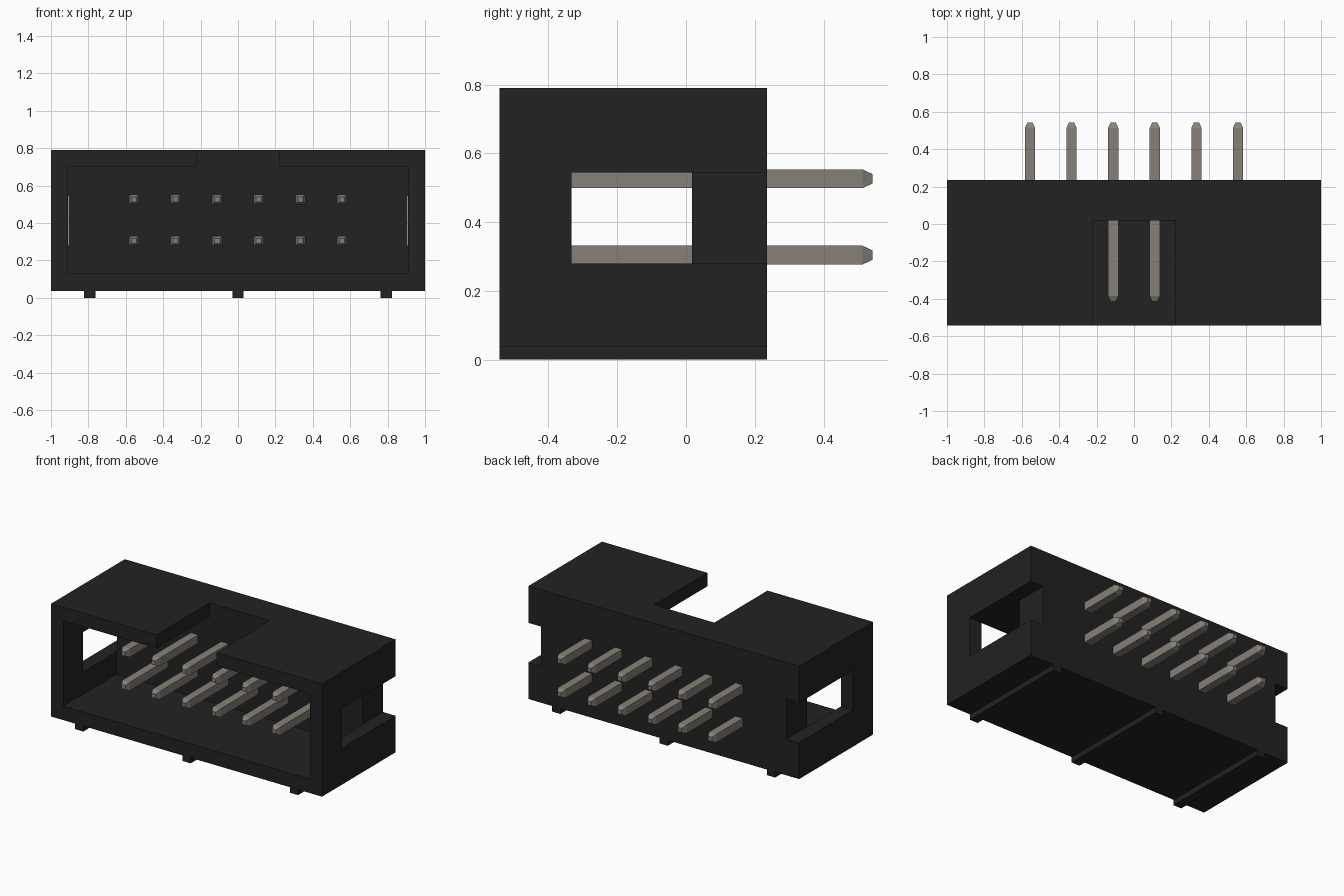
import bpy, bmesh

if "Cube" in bpy.data.objects:
    bpy.data.objects.remove(bpy.data.objects["Cube"])


def material(name, color):
    mat = bpy.data.materials.new(name)
    mat.diffuse_color = (*color, 1)
    mat.use_nodes = True
    mat.node_tree.nodes["Principled BSDF"].inputs["Base Color"].default_value = mat.diffuse_color
    return mat


BLACK = material("black_plastic", (0.016, 0.016, 0.016))
METAL = material("pin_metal", (0.24, 0.22, 0.19))


def add_object(name, bm, mat=None):
    bmesh.ops.recalc_face_normals(bm, faces=bm.faces)
    mesh = bpy.data.meshes.new(name)
    bm.to_mesh(mesh)
    bm.free()
    obj = bpy.data.objects.new(name, mesh)
    bpy.context.collection.objects.link(obj)
    if mat:
        mesh.materials.append(mat)
    return obj


def box(name, x, y, z, mat=None):
    bm = bmesh.new()
    bmesh.ops.create_cube(bm, size=1)
    for v in bm.verts:
        v.co = [r[0] if c < 0 else r[1] for c, r in zip(v.co, (x, y, z))]
    return add_object(name, bm, mat)


def cut(target, name, x, y, z):
    cutter = box(name, x, y, z)
    cutter.hide_render = True
    cutter.hide_viewport = False
    mod = target.modifiers.new(name, 'BOOLEAN')
    mod.operation = 'DIFFERENCE'
    mod.solver = 'EXACT'
    mod.object = cutter
    bpy.context.view_layer.objects.active = target
    bpy.ops.object.modifier_apply(modifier=name)
    bpy.data.objects.remove(cutter)


FRONT, BACK, FLOOR = -0.542, 0.235, 0.018

# Shroud: block with front cavity, keying notch and side slots open to the back
housing = box("housing", (-1, 1), (FRONT, BACK), (0.037, 0.79), BLACK)
cut(housing, "cavity", (-0.91, 0.91), (-0.8, FLOOR), (0.13, 0.70))
cut(housing, "key_notch", (-0.222, 0.222), (-0.8, FLOOR), (0.6, 0.9))
cut(housing, "right_slot", (0.905, 1.2), (-0.333, 0.4), (0.28, 0.545))
cut(housing, "left_slot", (-1.2, -0.905), (-0.333, 0.4), (0.28, 0.545))

# Standoff ribs under the housing
for i, x in enumerate((-0.793, 0, 0.793)):
    box(f"bottom_rib_{i + 1}", (x - 0.03, x + 0.03), (FRONT, BACK), (0, 0.037), BLACK)


# Square pins with tapered tips, passing through the back wall
def pin(name, x, z):
    bm = bmesh.new()
    rings = []
    for y, h in ((-0.414, 0.014), (-0.385, 0.0275), (0.513, 0.0275), (0.542, 0.014)):
        rings.append([bm.verts.new((x + a * h, y, z + b * h))
                      for a, b in ((-1, -1), (1, -1), (1, 1), (-1, 1))])
    for r0, r1 in zip(rings, rings[1:]):
        for k in range(4):
            j = (k + 1) % 4
            bm.faces.new((r0[k], r0[j], r1[j], r1[k]))
    bm.faces.new(rings[0])
    bm.faces.new(rings[-1])
    add_object(name, bm, METAL)


for row, z in (("lower", 0.304), ("upper", 0.526)):
    for i in range(6):
        pin(f"{row}_pin_{i + 1}", (i - 2.5) * 0.2225, z)
